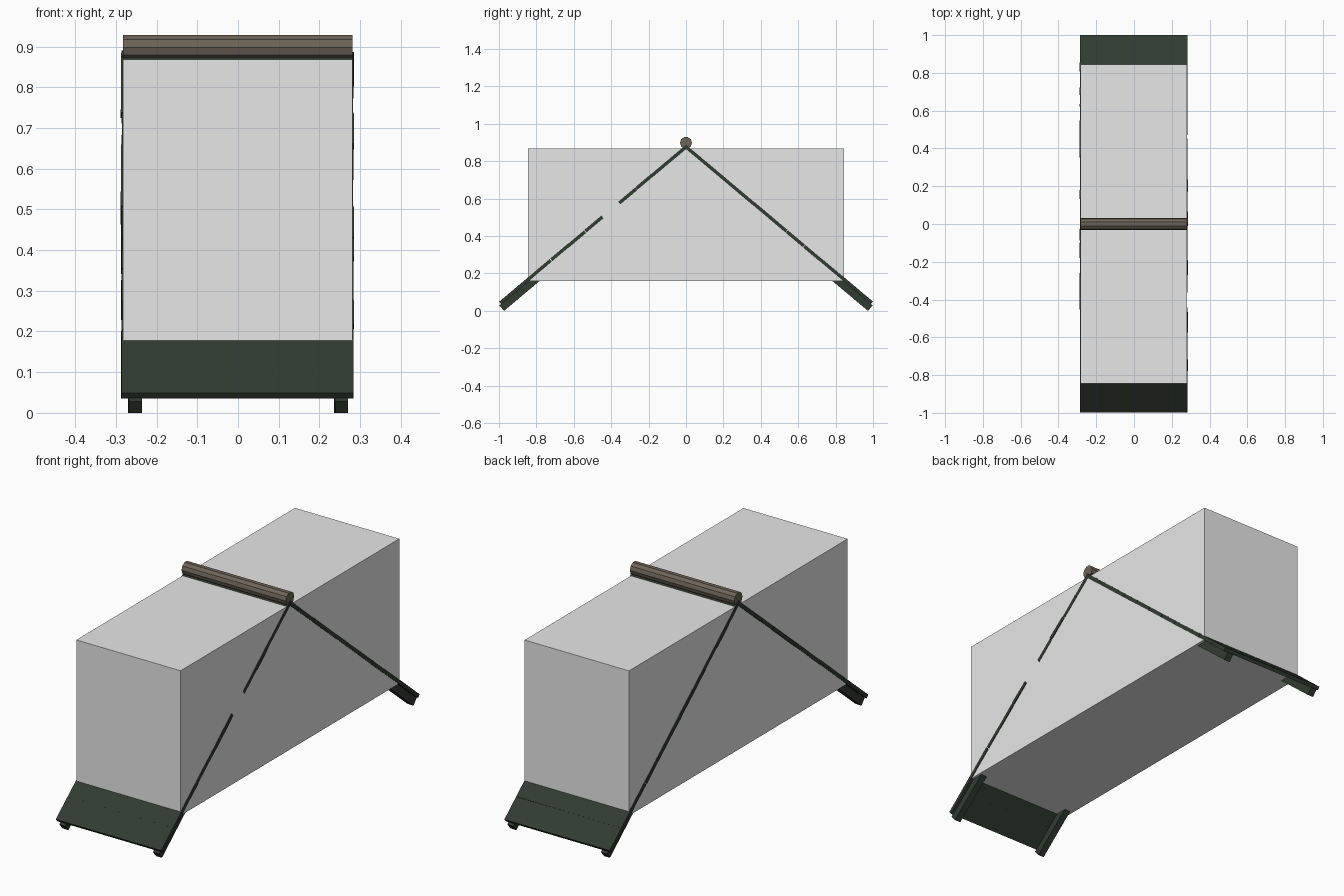
import bpy, bmesh, math, random
from mathutils import Matrix, Vector

random.seed(4)
cube = bpy.data.objects.get("Cube")
if cube:
    bpy.data.objects.remove(cube, do_unlink=True)


def material(name, color):
    m = bpy.data.materials.new(name)
    m.use_nodes = True
    m.diffuse_color = (*color, 1)
    m.node_tree.nodes["Principled BSDF"].inputs["Base Color"].default_value = (*color, 1)
    return m


GREY = material("pale grey", (0.8, 0.8, 0.8))
GREEN = material("dark green", (0.031, 0.045, 0.031))
BROWN = material("weathered brown", (0.155, 0.125, 0.095))


def add_object(name, bm, mat):
    mesh = bpy.data.meshes.new(name)
    bm.to_mesh(mesh)
    bm.free()
    mesh.materials.append(mat)
    obj = bpy.data.objects.new(name, mesh)
    bpy.context.collection.objects.link(obj)
    return obj


def add_box(bm, frame, low, high):
    low, high = Vector(low), Vector(high)
    place = Matrix.Translation((low + high) / 2) @ Matrix.Diagonal((*(high - low), 1))
    bmesh.ops.create_cube(bm, size=1, matrix=frame @ place)


# Plain block that fills the shelter
bm = bmesh.new()
add_box(bm, Matrix(), (-0.283, -0.845, 0.16), (0.281, 0.845, 0.868))
add_object("inner_block", bm, GREY)

# Ridge log
bm = bmesh.new()
bmesh.ops.create_cone(bm, cap_ends=True, segments=10, radius1=0.032, radius2=0.032, depth=0.564,
                      matrix=Matrix.Translation((-0.001, 0, 0.898)) @ Matrix.Rotation(math.pi / 2, 4, "Y"))
add_object("ridge_log", bm, BROWN)

# Two slopes: local x runs along the ridge, local y down the slope, local z outward
PITCH = math.radians(40)
LENGTH = 1.0 / math.cos(PITCH)
COUNT = 11
THICK = 0.018
apex = Matrix.Translation((0, 0, 0.05 + math.tan(PITCH)))

for side, label in ((-1, "front"), (1, "back")):
    down = Vector((0, side * math.cos(PITCH), -math.sin(PITCH)))
    out = Vector((0, side * math.sin(PITCH), math.cos(PITCH)))
    frame = apex @ Matrix((down.cross(out), down, out)).transposed().to_4x4()

    # Overlaid planks with slightly uneven ends
    bm = bmesh.new()
    step = LENGTH / COUNT
    for i in range(COUNT):
        last = i == COUNT - 1
        shift = random.uniform(-0.002, 0.001)
        ends = [-0.286 + shift, 0.284 + shift]
        if side < 0 and i == 4:
            ends = [-0.288, 0.276]
        # Keep the uneven ends on the same world side for both slopes
        if frame[0][0] < 0:
            ends = [-ends[1], -ends[0]]
        turn = 0 if last else math.radians(random.uniform(-0.7, 0.7))
        middle = Matrix.Translation((0, (i + 0.5) * step, random.uniform(-0.002, 0)))
        place = frame @ middle @ Matrix.Rotation(turn, 4, "Z")
        add_box(bm, place, (ends[0], -step / 2, -THICK), (ends[1], step / 2, 0))
    add_object(label + "_planks", bm, GREEN)

    # Rafters under the planks, showing as feet at the eave
    bm = bmesh.new()
    for x in (-0.254, 0.252):
        add_box(bm, frame, (x - 0.016, 0.05, -0.056), (x + 0.016, LENGTH + 0.012, -THICK))
    add_object(label + "_rafters", bm, GREEN)
